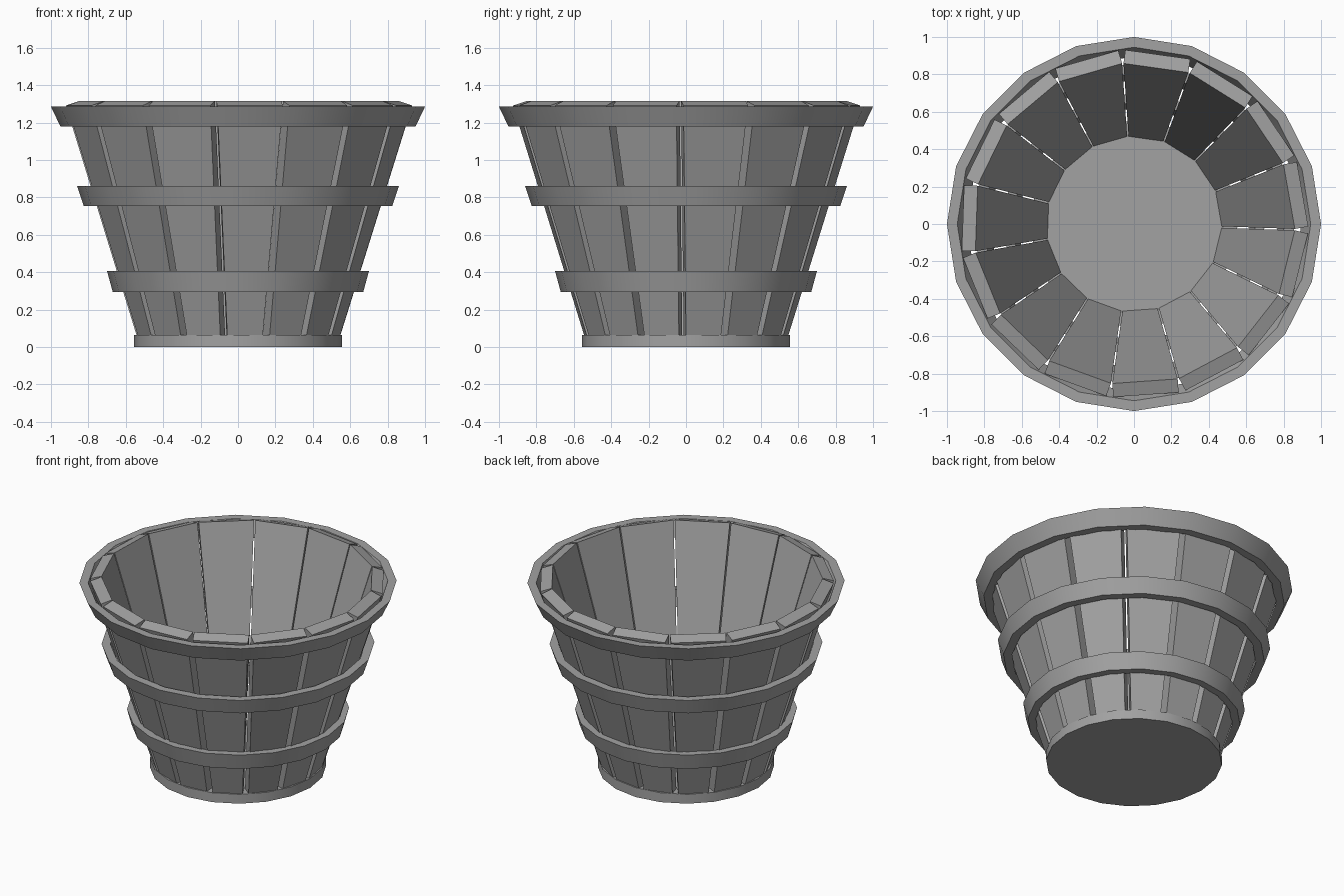
import bpy
import bmesh
from math import cos, sin, tan, pi, radians

if "Cube" in bpy.data.objects:
    bpy.data.objects.remove(bpy.data.objects["Cube"], do_unlink=True)

STAVES = 15
SIDES = 20

# Single weathered grey for every part
grey = bpy.data.materials.new("weathered grey")
grey.use_nodes = True
grey.diffuse_color = (0.36, 0.36, 0.36, 1)
grey.node_tree.nodes["Principled BSDF"].inputs["Base Color"].default_value = (0.36, 0.36, 0.36, 1)


def add_object(name, mesh, smooth=False):
    obj = bpy.data.objects.new(name, mesh)
    bpy.context.collection.objects.link(obj)
    if smooth:
        bpy.ops.object.select_all(action='DESELECT')
        obj.select_set(True)
        bpy.context.view_layer.objects.active = obj
        bpy.ops.object.shade_smooth_by_angle(angle=radians(30))
    return obj


def finish(name, bm):
    bmesh.ops.recalc_face_normals(bm, faces=bm.faces)
    mesh = bpy.data.meshes.new(name)
    bm.to_mesh(mesh)
    bm.free()
    mesh.materials.append(grey)
    return mesh


def hoop(name, profile):
    """Sweep a closed (radius, height) profile around the z axis."""
    bm = bmesh.new()
    rings = []
    for i in range(SIDES):
        a = 2 * pi * i / SIDES
        rings.append([bm.verts.new((r * cos(a), r * sin(a), z)) for r, z in profile])
    n = len(profile)
    for i in range(SIDES):
        here, there = rings[i], rings[(i + 1) % SIDES]
        for j in range(n):
            k = (j + 1) % n
            bm.faces.new((here[j], there[j], there[k], here[k]))
    return add_object(name, finish(name, bm), smooth=True)


# Staves: tapered planks leaning outward, with square-cut ends
Z_LOW, Z_HIGH = 0.03, 1.315
SLOPE, THICK, END_DROP, GAP = 0.306, 0.08, 0.024, 0.004
bm = bmesh.new()
bmesh.ops.create_cube(bm, size=2)
for v in bm.verts:
    outer, side, top = v.co.x > 0, v.co.y, v.co.z > 0
    z = Z_HIGH if top else Z_LOW
    inner_r = 0.46 + SLOPE * (z - 0.065)
    half_width = inner_r * tan(pi / STAVES) - GAP
    if outer:
        z -= END_DROP
        inner_r += THICK - SLOPE * END_DROP
    v.co = (inner_r, side * half_width, z)
stave_mesh = finish("stave", bm)
for i in range(STAVES):
    stave = add_object(f"stave_{i + 1}", stave_mesh)
    stave.rotation_euler.z = radians(10) + 2 * pi * i / STAVES

# Hoops: flared bands around the staves
for name, z0, z1, r0, r1, t in (
    ("lower_hoop", 0.295, 0.405, 0.67, 0.70, 0.05),
    ("middle_hoop", 0.755, 0.86, 0.825, 0.86, 0.055),
    ("rim_hoop", 1.18, 1.285, 0.95, 1.0, 0.055),
):
    hoop(name, [(r0, z0), (r1, z1), (r1 - t, z1), (r0 - t, z0)])

# Base: solid disc that forms the floor
bm = bmesh.new()
bmesh.ops.create_cone(bm, cap_ends=True, segments=SIDES, radius1=0.555, radius2=0.555, depth=0.065)
bmesh.ops.translate(bm, verts=bm.verts, vec=(0, 0, 0.0325))
add_object("base_disc", finish("base_disc", bm), smooth=True)
